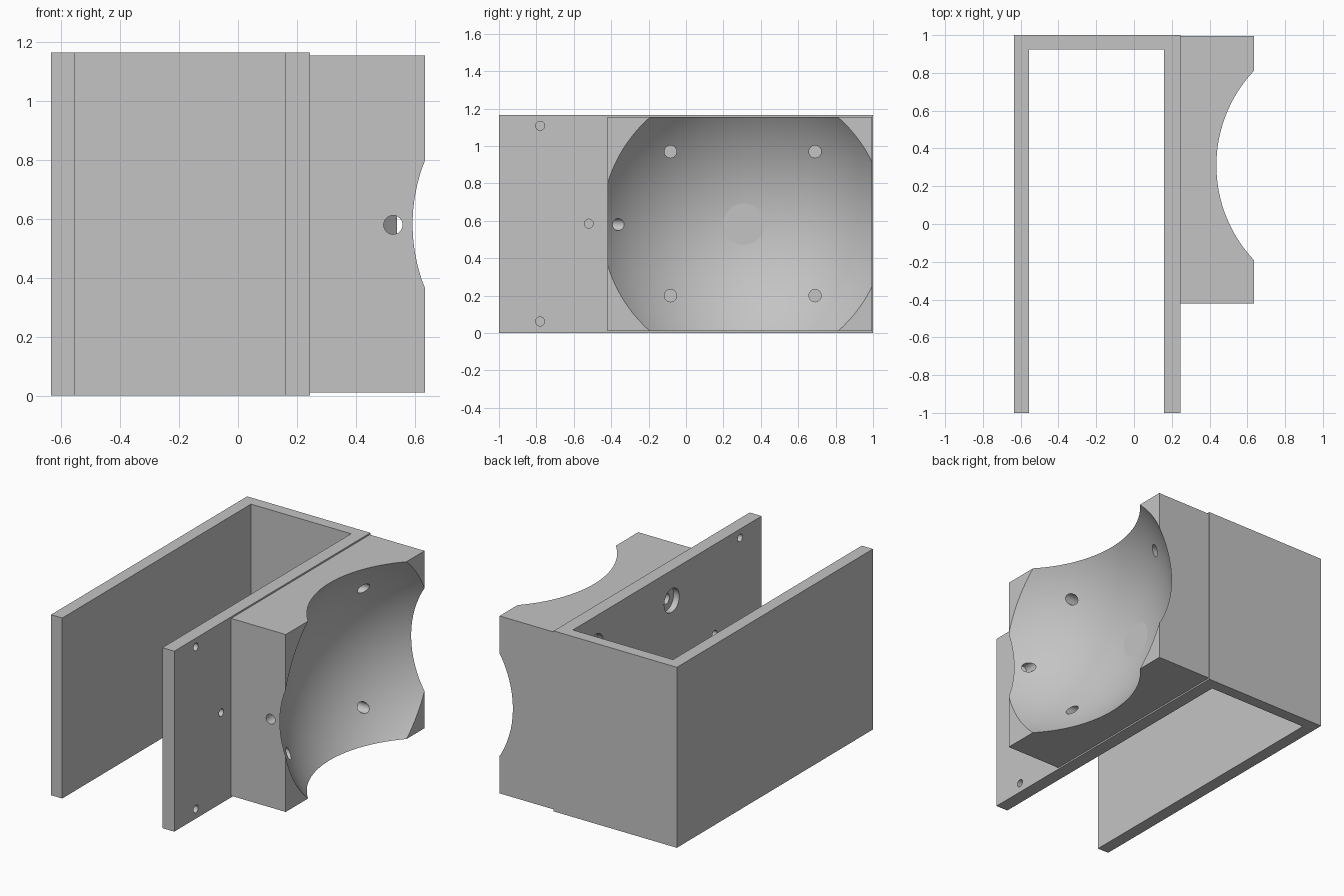
import bpy, bmesh, math
from mathutils import Matrix

cube = bpy.data.objects.get("Cube")
if cube:
    bpy.data.objects.remove(cube, do_unlink=True)

grey = bpy.data.materials.new("plain grey")
grey.use_nodes = True
COLOR = (0.55, 0.55, 0.55, 1)
grey.diffuse_color = COLOR
grey.node_tree.nodes["Principled BSDF"].inputs["Base Color"].default_value = COLOR


def add_object(name, bm):
    bmesh.ops.recalc_face_normals(bm, faces=bm.faces)
    mesh = bpy.data.meshes.new(name)
    bm.to_mesh(mesh)
    bm.free()
    mesh.materials.append(grey)
    obj = bpy.data.objects.new(name, mesh)
    bpy.context.collection.objects.link(obj)
    return obj


def prism(name, outline, z0, z1):
    """Extrude a plan outline upward."""
    bm = bmesh.new()
    face = bm.faces.new([bm.verts.new((x, y, z0)) for x, y in outline])
    ext = bmesh.ops.extrude_face_region(bm, geom=[face])
    verts = [v for v in ext["geom"] if isinstance(v, bmesh.types.BMVert)]
    bmesh.ops.translate(bm, verts=verts, vec=(0, 0, z1 - z0))
    return add_object(name, bm)


def drill(axis, centre, radius, length):
    """Cylindrical cutter along x or y."""
    turn = Matrix.Rotation(math.pi / 2, 4, "Y" if axis == "x" else "X")
    bm = bmesh.new()
    bmesh.ops.create_cone(bm, cap_ends=True, segments=32, radius1=radius,
                          radius2=radius, depth=length,
                          matrix=Matrix.Translation(centre) @ turn)
    return add_object("drill", bm)


def ball(centre, radius):
    bm = bmesh.new()
    bmesh.ops.create_uvsphere(bm, u_segments=128, v_segments=64, radius=radius,
                              matrix=Matrix.Translation(centre))
    return add_object("ball_cutter", bm)


def cut(obj, cutters):
    bpy.ops.object.select_all(action="DESELECT")
    bpy.context.view_layer.objects.active = obj
    obj.select_set(True)
    for cutter in cutters:
        cutter.hide_render = True
        mod = obj.modifiers.new("cut", "BOOLEAN")
        mod.operation = "DIFFERENCE"
        mod.solver = "EXACT"
        mod.object = cutter
        bpy.ops.object.modifier_apply(modifier=mod.name)
        bpy.data.objects.remove(cutter, do_unlink=True)
    bpy.ops.object.shade_smooth_by_angle(angle=math.radians(20))


# U-shaped bracket, open at the front
LEFT, RIGHT, INNER_L, INNER_R = -0.635, 0.245, -0.555, 0.16
bracket = prism("bracket", [(LEFT, -1), (INNER_L, -1), (INNER_L, 0.925),
                            (INNER_R, 0.925), (INNER_R, -1), (RIGHT, -1),
                            (RIGHT, 1), (LEFT, 1)], 0, 1.165)

# Side block that carries the spherical seat
seat_block = prism("seat_block", [(RIGHT, -0.42), (0.635, -0.42),
                                  (0.635, 0.995), (RIGHT, 0.995)], 0.01, 1.155)

# Screw holes through seat and wall, counterbored from inside the bracket
screws = [(y, z) for y in (-0.083, 0.69) for z in (0.2, 0.97)]
wall_cuts = [drill("x", (INNER_R, y, z), 0.077, 0.08) for y, z in screws]
wall_cuts += [drill("x", (0.2, y, z), 0.033, 0.2) for y, z in screws]

# Small mounting holes in the free part of the wall
wall_cuts += [drill("x", (0.2, y, z), 0.024, 0.2)
              for y, z in ((-0.78, 0.062), (-0.78, 1.108), (-0.52, 0.585))]
cut(bracket, wall_cuts)

# Spherical seat, its screw holes and the front hole
seat_cuts = [ball((1.167, 0.31, 0.582), 0.929)]
seat_cuts += [drill("x", (0.4, y, z), 0.033, 0.6) for y, z in screws]
seat_cuts.append(drill("y", (0.527, -0.4, 0.58), 0.032, 0.3))
cut(seat_block, seat_cuts)
